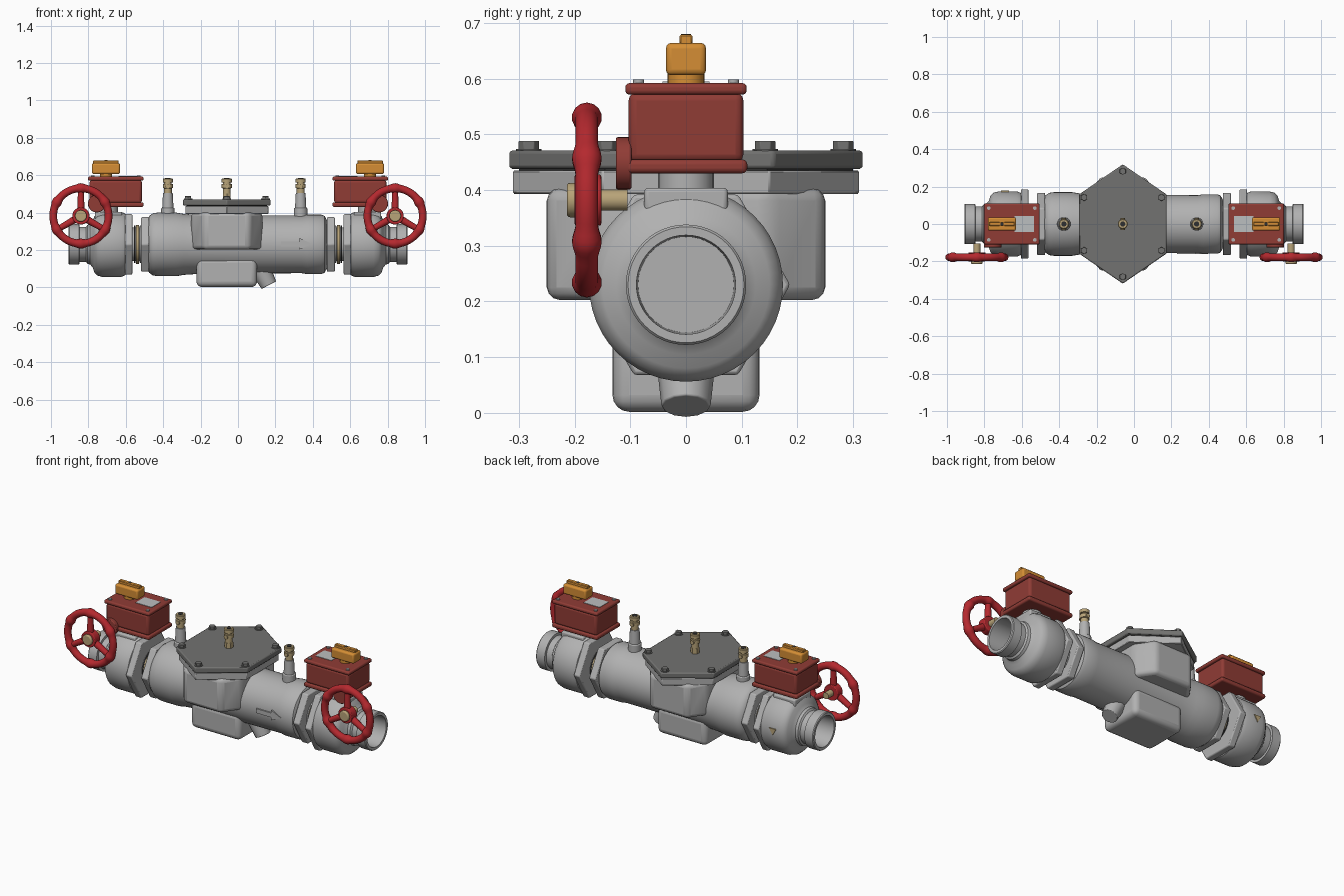
import bpy, bmesh, math
from mathutils import Matrix, Vector

cube = bpy.data.objects.get("Cube")
if cube:
    bpy.data.objects.remove(cube)


def material(name, r, g, b):
    m = bpy.data.materials.new(name)
    m.use_nodes = True
    m.diffuse_color = (r, g, b, 1)
    m.node_tree.nodes["Principled BSDF"].inputs["Base Color"].default_value = (r, g, b, 1)
    return m


GREY = material("cast_grey", .44, .44, .44)
DARK = material("cover_grey", .17, .17, .165)
MAROON = material("box_red", .28, .045, .036)
RED = material("wheel_red", .46, .022, .028)
ORANGE = material("handle_orange", .66, .27, .035)
BRASS = material("brass", .48, .37, .19)
LABEL = material("label_grey", .5, .52, .53)
BLACK = material("black_rubber", .03, .03, .03)

AXIS_Z = .23      # height of the pipe axis
COVER_X = -.06    # centre of the cover


def finish(name, bm, mat, bevel=0, segments=3, angle=35):
    bmesh.ops.recalc_face_normals(bm, faces=bm.faces)
    mesh = bpy.data.meshes.new(name)
    bm.to_mesh(mesh)
    bm.free()
    mesh.materials.append(mat)
    ob = bpy.data.objects.new(name, mesh)
    bpy.context.collection.objects.link(ob)
    if bevel:
        mod = ob.modifiers.new("rounding", "BEVEL")
        mod.width, mod.segments, mod.limit_method = bevel, segments, "ANGLE"
    bpy.ops.object.select_all(action="DESELECT")
    ob.select_set(True)
    bpy.context.view_layer.objects.active = ob
    bpy.ops.object.shade_smooth_by_angle(angle=math.radians(angle))
    return ob


def aim(direction):
    return Vector(direction).to_track_quat("Z", "Y").to_matrix().to_4x4()


def lathe(name, profile, mat, origin, direction=(1, 0, 0), n=48):
    """Revolve (distance, radius) points about a direction."""
    bm = bmesh.new()
    rings = []
    for d, r in profile:
        rings.append([bm.verts.new((r * math.cos(2 * math.pi * i / n),
                                    r * math.sin(2 * math.pi * i / n), d)) for i in range(n)])
    for a, b in zip(rings, rings[1:]):
        for i in range(n):
            j = (i + 1) % n
            bm.faces.new((a[i], a[j], b[j], b[i]))
    bm.faces.new(rings[0])
    bm.faces.new(rings[-1])
    bmesh.ops.transform(bm, matrix=Matrix.Translation(origin) @ aim(direction), verts=bm.verts)
    return finish(name, bm, mat)


def cylinder(name, start, end, r, mat, n=24, r2=None, bevel=0, turn=0):
    start, end = Vector(start), Vector(end)
    bm = bmesh.new()
    place = (Matrix.Translation((start + end) / 2) @ aim(end - start)
             @ Matrix.Rotation(turn, 4, "Z"))
    bmesh.ops.create_cone(bm, cap_ends=True, segments=n, radius1=r, radius2=r if r2 is None else r2,
                          depth=(end - start).length, matrix=place)
    return finish(name, bm, mat, bevel)


def box(name, lo, hi, mat, bevel=0, segments=3):
    lo, hi = Vector(lo), Vector(hi)
    bm = bmesh.new()
    bmesh.ops.create_cube(bm, size=1, matrix=Matrix.Translation((lo + hi) / 2)
                          @ Matrix.Diagonal((*(hi - lo), 1)))
    return finish(name, bm, mat, bevel, segments)


def prism(name, points, depth, mat, place, bevel=0, segments=3):
    bm = bmesh.new()
    face = bm.faces.new([bm.verts.new((x, y, 0)) for x, y in points])
    new = bmesh.ops.extrude_face_region(bm, geom=[face])["geom"]
    bmesh.ops.translate(bm, vec=(0, 0, depth), verts=[v for v in new if isinstance(v, bmesh.types.BMVert)])
    bmesh.ops.transform(bm, matrix=place, verts=bm.verts)
    return finish(name, bm, mat, bevel, segments)


def hexagon(hx, hy, tip):
    return [(hx, -hy), (hx, hy), (0, tip), (-hx, hy), (-hx, -hy), (0, -tip)]


def hex_flange(name, x0, x1, r):
    points = [(r * math.cos(k * math.pi / 3), r * math.sin(k * math.pi / 3)) for k in range(6)]
    # local x -> world y, local y -> world z, local z -> world x
    place = Matrix(((0, 0, 1, x0), (1, 0, 0, 0), (0, 1, 0, AXIS_Z), (0, 0, 0, 1)))
    prism(name, points, x1 - x0, GREY, place, .006, 2)


# Main barrel
lathe("main_body", [(-.485, .13), (-.475, .152), (-.455, .166), (-.43, .17), (-.33, .17), (-.29, .163),
                    (-.2, .157), (.34, .154), (.37, .159), (.445, .159), (.463, .152), (.475, .13)],
      GREY, (0, 0, AXIS_Z))

# Bowl with bolted cover
prism("cover_bowl", [(.19, -.15), (.19, .15), (.12, .25), (-.12, .25),
                     (-.19, .15), (-.19, -.15), (-.12, -.25), (.12, -.25)],
      .2, GREY, Matrix.Translation((COVER_X, 0, .203)), .022)
prism("bowl_flange", hexagon(.222, .15, .312), .042, GREY, Matrix.Translation((COVER_X, 0, .393)), .003, 1)
prism("cover_gasket", hexagon(.215, .145, .3), .006, BLACK, Matrix.Translation((COVER_X, 0, .433)))
prism("cover_plate", hexagon(.234, .158, .319), .033, DARK, Matrix.Translation((COVER_X, 0, .438)), .006, 2)
for i, (x, y) in enumerate(hexagon(.207, .142, .282)):
    cylinder(f"cover_washer_{i}", (COVER_X + x, y, .469), (COVER_X + x, y, .474), .023, DARK)
    cylinder(f"cover_bolt_{i}", (COVER_X + x, y, .472), (COVER_X + x, y, .488), .019, DARK, 6, bevel=.002)

# Sump below the barrel and the drain plug beside it
box("bottom_sump", (-.222, -.132, .002), (.102, .132, .16), GREY, .03, 4)
cylinder("drain_boss", (.12, 0, .1), (.165, 0, .012), .054, GREY, 12, r2=.044, bevel=.003)

# Flow arrow on the front
arrow = [(.23, -.013), (.33, -.013), (.33, -.03), (.395, 0), (.33, .03), (.33, .013), (.23, .013)]
upright = Matrix.Rotation(math.pi / 2, 4, "X")
prism("flow_arrow", arrow, .008, GREY, Matrix.Translation((0, -.153, .233)) @ upright)

# Test cocks
for label, x, base in (("left", -.375, .37), ("middle", COVER_X, .468), ("right", .335, .36)):
    if label != "middle":
        cylinder(f"{label}_cock_boss", (x, 0, base), (x, 0, .425), .036, GREY, bevel=.005)
        cylinder(f"{label}_cock_post", (x, 0, .41), (x, 0, .505), .031, GREY, r2=.026)
    else:
        cylinder("middle_cock_nut", (x, 0, base), (x, 0, .502), .024, BRASS, 6)
    lathe(f"{label}_test_cock", [(0, .021), (.03, .021), (.031, .027), (.052, .027), (.053, .02),
                                 (.06, .02), (.061, .027), (.08, .027), (.083, .023)],
          BRASS, (x, 0, .5), (0, 0, 1), 20)
    cylinder(f"{label}_cock_opening", (x, 0, .582), (x, 0, .585), .014, BLACK, 16)
    cylinder(f"{label}_cock_screw", (x, -.031, .54), (x, .031, .54), .012, BRASS, 16)


def handwheel(side, cx):
    """Lobed rim, three spokes, hub and stem."""
    wheel_y, cz, big, n, m = -.178, .382, .148, 96, 14
    bm = bmesh.new()
    rings = []
    for i in range(n):
        a = 2 * math.pi * i / n
        lobe = max(0, math.cos(6 * (a - math.pi / 6))) ** 3
        t = .0205 + .0065 * lobe
        ring = []
        for j in range(m):
            b = 2 * math.pi * j / m
            r = big + t * math.cos(b)
            ring.append(bm.verts.new((cx + r * math.cos(a), wheel_y + t * math.sin(b), cz + r * math.sin(a))))
        rings.append(ring)
    for i in range(n):
        p, q = rings[i], rings[(i + 1) % n]
        for j in range(m):
            k = (j + 1) % m
            bm.faces.new((p[j], p[k], q[k], q[j]))
    finish(f"{side}_handwheel_rim", bm, RED)
    for k, deg in enumerate((90, 210, 330)):
        a = math.radians(deg)
        cylinder(f"{side}_wheel_spoke_{k}", (cx, wheel_y, cz),
                 (cx + big * math.cos(a), wheel_y, cz + big * math.sin(a)), .021, RED, 16, r2=.015)
    cylinder(f"{side}_wheel_hub", (cx, -.2, cz), (cx, -.152, cz), .046, RED, bevel=.004)
    cylinder(f"{side}_wheel_nut", (cx, -.214, cz), (cx, -.19, cz), .031, BRASS, bevel=.006)
    cylinder(f"{side}_wheel_stem", (cx, -.195, cz), (cx, -.105, cz), .019, BRASS)


# Shut-off valves, one at each end
for side, s in (("right", -1), ("left", 1)):
    def span(name, x0, x1, y0, y1, z0, z1, mat, bevel=0, segments=3):
        box(f"{side}_{name}", (min(s * x0, s * x1), y0, z0), (max(s * x0, s * x1), y1, z1), mat, bevel, segments)

    # Valve housing with grooved, open pipe end
    lathe(f"{side}_valve_housing",
          [(.595, .15), (.605, .166), (.625, .174), (.725, .174), (.752, .167), (.768, .15), (.776, .125),
           (.79, .108), (.805, .104), (.812, .094), (.848, .094), (.849, .108), (.902, .108), (.907, .104),
           (.907, .089), (.78, .086)], GREY, (0, 0, AXIS_Z), (s, 0, 0))
    for name, x0, x1, r in (("outer", .565, .605, .187), ("inner", .475, .518, .168)):
        lo, hi = sorted((s * x0, s * x1))
        hex_flange(f"{side}_{name}_hex_flange", lo, hi, r)
    # Union between the two hex flanges
    lathe(f"{side}_union", [(.5, .1), (.525, .1), (.526, .09), (.58, .09)], GREY, (0, 0, AXIS_Z), (s, 0, 0))
    lathe(f"{side}_union_ring", [(.53, .104), (.546, .104)], BRASS, (0, 0, AXIS_Z), (s, 0, 0))
    lathe(f"{side}_union_seal", [(.549, .1), (.557, .1)], BLACK, (0, 0, AXIS_Z), (s, 0, 0))

    # Neck and gearbox
    span("valve_pad", .62, .765, -.075, .075, .36, .404, GREY, .008)
    cylinder(f"{side}_valve_neck", (s * .692, 0, .38), (s * .692, 0, .435), .05, GREY)
    span("gearbox_base", .505, .802, -.11, .11, .43, .455, MAROON, .009)
    span("gearbox", .514, .793, -.103, .103, .45, .575, MAROON, .014)
    span("gearbox_lid", .505, .802, -.109, .109, .571, .592, MAROON, .008)
    cylinder(f"{side}_gearbox_side_boss", (s * .755, -.126, .448), (s * .755, -.098, .448), .047, MAROON, 32, bevel=.004)
    span("gearbox_label", .535, .64, -.042, .042, .591, .5945, LABEL)
    for k, (x, y) in enumerate(((.53, -.085), (.53, .085), (.777, -.085), (.777, .085))):
        cylinder(f"{side}_lid_screw_{k}", (s * x, y, .588), (s * x, y, .598), .01, GREY, 12)

    # Indicator handle
    cylinder(f"{side}_handle_post", (s * .706, 0, .588), (s * .706, 0, .615), .033, ORANGE)
    span("handle_grip", .631, .781, -.036, .036, .606, .664, ORANGE, .01)
    span("handle_ridge", .638, .774, -.012, .012, .66, .679, ORANGE, .003, 1)
    cylinder(f"{side}_handle_screw", (s * .706, 0, .676), (s * .706, 0, .68), .009, BLACK, 12)

    handwheel(side, s * .84)

# Brass tag on the back of one valve
triangle = [(-.022, .016), (.022, .016), (0, -.022)]
prism("brass_tag", triangle, .009, BRASS, Matrix.Translation((-.69, .178, .24)) @ upright)
